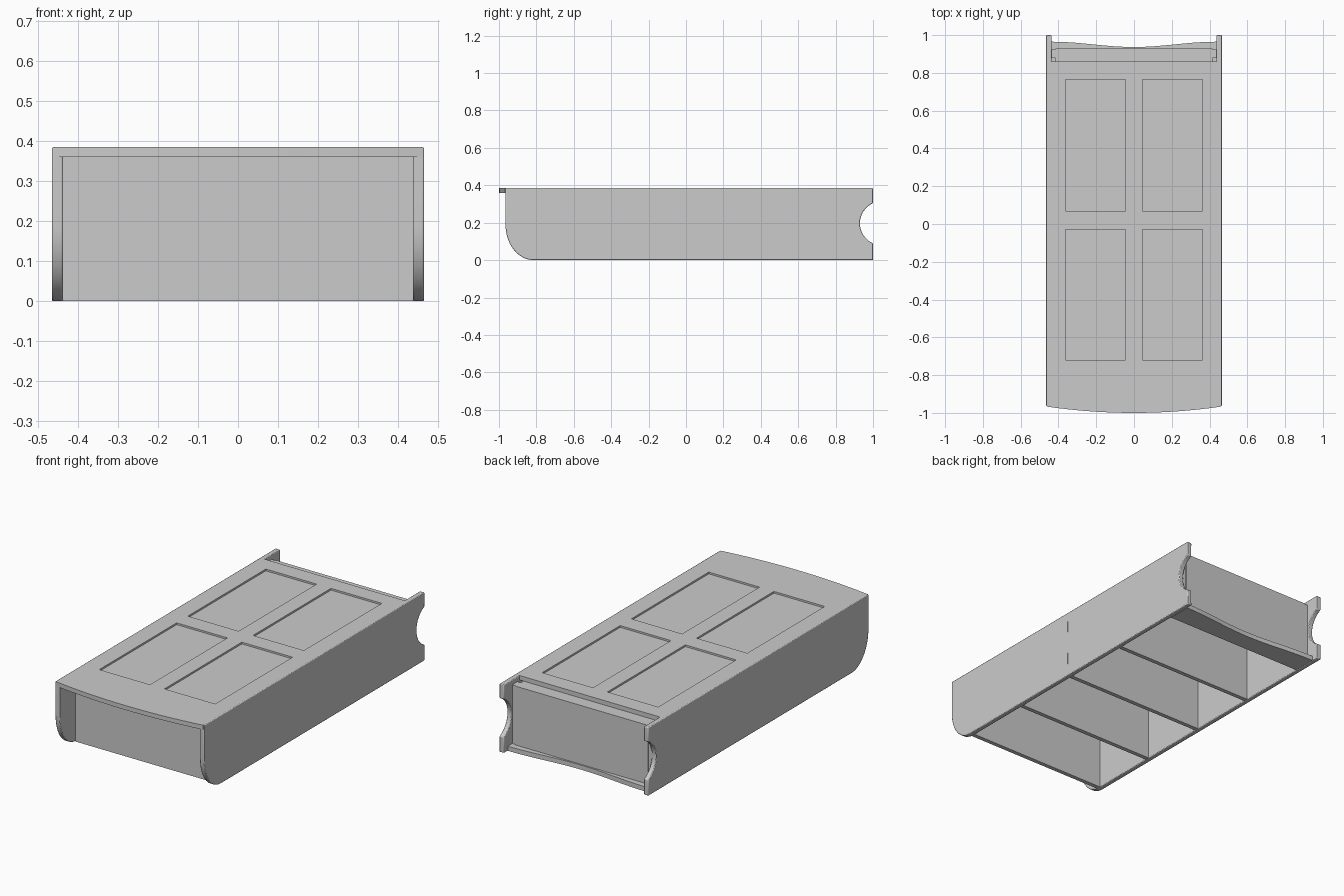
import bpy, bmesh, math

if "Cube" in bpy.data.objects:
    bpy.data.objects.remove(bpy.data.objects["Cube"])


def prism(name, pts, lo, hi, axis):
    """Extrude a closed outline along x (points are y,z) or z (points are x,y)."""
    bm = bmesh.new()
    place = (lambda p, t: (t, p[0], p[1])) if axis == 'X' else (lambda p, t: (p[0], p[1], t))
    a = [bm.verts.new(place(p, lo)) for p in pts]
    b = [bm.verts.new(place(p, hi)) for p in pts]
    bm.faces.new(a)
    bm.faces.new(b[::-1])
    n = len(pts)
    for i in range(n):
        bm.faces.new((a[i], b[i], b[(i + 1) % n], a[(i + 1) % n]))
    bmesh.ops.recalc_face_normals(bm, faces=bm.faces)
    me = bpy.data.meshes.new(name)
    bm.to_mesh(me)
    bm.free()
    ob = bpy.data.objects.new(name, me)
    bpy.context.collection.objects.link(ob)
    return ob


def box(name, x0, x1, y0, y1, z0, z1):
    return prism(name, [(x0, y0), (x1, y0), (x1, y1), (x0, y1)], z0, z1, 'Z')


def cut(ob, cutter):
    m = ob.modifiers.new('cut', 'BOOLEAN')
    m.operation = 'DIFFERENCE'
    m.solver = 'EXACT'
    m.object = cutter
    cutter.hide_render = True
    cutter.hide_viewport = True
    cutter.display_type = 'WIRE'


def mirror(ob):
    ob.modifiers.new('mirror', 'MIRROR').use_axis = (True, False, False)


def smooth(ob):
    bpy.ops.object.select_all(action='DESELECT')
    ob.select_set(True)
    bpy.context.view_layer.objects.active = ob
    bpy.ops.object.shade_smooth_by_angle(angle=math.radians(30))


W, INNER, H, UNDER = 0.465, 0.437, 0.385, 0.36

# Side panels: rounded front foot, round bite out of the back edge
side = [(-0.965, H)]
for i in range(17):
    t = math.pi + i / 16 * math.pi / 2
    side.append((-0.815 + 0.15 * math.cos(t), 0.19 + 0.19 * math.sin(t)))
side.append((1.0, 0.0))
r, cy, cz = 0.117, 1.047, 0.197
a0 = math.acos((cy - 1.0) / r)
for i in range(25):
    t = -a0 + 2 * a0 * i / 24
    side.append((cy - r * math.cos(t), cz + r * math.sin(t)))
side.append((1.0, H))
side_panels = prism('side_panels', side, INNER, W, 'X')
smooth(side_panels)
bev = side_panels.modifiers.new('bevel', 'BEVEL')
bev.width = 0.004
bev.segments = 2
bev.limit_method = 'ANGLE'
rebate = box('rebate_cutter', -0.46, 0.46, -1.1, 0.86, UNDER, 0.45)
cut(side_panels, rebate)
mirror(side_panels)

# Top board with bowed front edge and four shallow recesses
top = [(0.46, 0.86), (-0.46, 0.86)]
for i in range(25):
    x = -0.46 + 0.92 * i / 24
    top.append((x, -1.0 + 0.033 * (x / 0.46) ** 2))
top_board = prism('top_board', top, UNDER, H, 'Z')
smooth(top_board)
for sx in (-1, 1):
    for y0, y1 in ((-0.72, -0.03), (0.07, 0.765)):
        xs = sorted((sx * 0.045, sx * 0.362))
        cut(top_board, box('recess_cutter', xs[0], xs[1], y0, y1, H - 0.01, H + 0.05))

# Front panel and inner dividers
for name, y in (('front_panel', -0.815), ('divider_front', -0.41),
                ('divider_middle', 0.0), ('divider_back', 0.41)):
    box(name, -INNER, INNER, y - 0.012, y + 0.012, 0.0, UNDER)

# Tenon ends showing through the sides
for y in (-0.81, 0.0):
    for z0, z1 in ((0.07, 0.135), (0.265, 0.33)):
        mirror(box('tenon', INNER, W + 0.0005, y - 0.003, y + 0.003, z0, z1))

# Back panel, ledge above it and side cleats
box('back_panel', -0.415, 0.415, 0.905, 0.93, 0.026, 0.335)
box('back_ledge', -0.415, 0.415, 0.85, 0.93, 0.335, 0.358)
mirror(box('back_cleat', 0.415, INNER, 0.88, 0.925, 0.026, 0.358))

# Bottom back rail with hollow rear edge
rail = [(-INNER, 0.83), (INNER, 0.83)]
for i in range(25):
    x = INNER - 2 * INNER * i / 24
    rail.append((x, 0.951 - 0.014 * math.cos(math.pi * x / INNER)))
smooth(prism('bottom_back_rail', rail, 0.0, 0.026, 'Z'))
